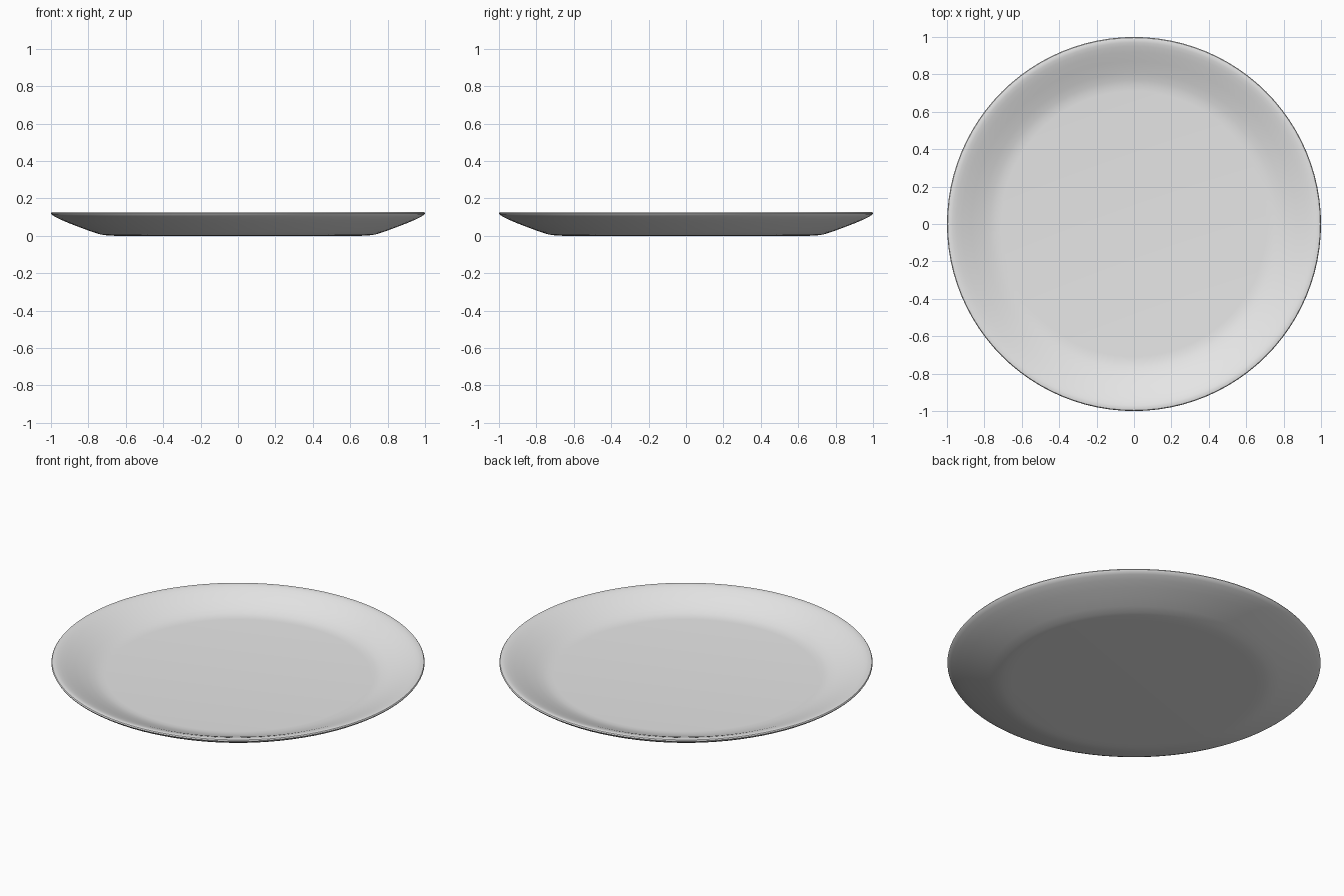
import bpy, bmesh, math

if "Cube" in bpy.data.objects:
    bpy.data.objects.remove(bpy.data.objects["Cube"], do_unlink=True)

SEGMENTS = 96

# Plain glaze for the whole plate
glaze = bpy.data.materials.new("light grey glaze")
glaze.use_nodes = True
colour = (0.8, 0.8, 0.8, 1)
glaze.diffuse_color = colour
glaze.node_tree.nodes["Principled BSDF"].inputs["Base Color"].default_value = colour

# Radius and height: underside, sloping wall, rounded rim, then inner floor
profile = [
    (0, 0), (0.66, 0), (0.70, 0.002), (0.735, 0.007), (0.78, 0.021),
    (0.84, 0.043), (0.90, 0.066), (0.95, 0.087), (0.98, 0.102),
    (0.995, 0.112), (1.0, 0.12), (0.996, 0.126), (0.985, 0.128),
    (0.97, 0.126), (0.95, 0.12), (0.92, 0.109), (0.87, 0.088),
    (0.81, 0.064), (0.77, 0.051), (0.74, 0.045), (0.71, 0.043), (0, 0.043),
]

# Revolve the profile into a closed plate
bm = bmesh.new()
verts = [bm.verts.new((r, 0, z)) for r, z in profile]
edges = [bm.edges.new(pair) for pair in zip(verts, verts[1:])]
bmesh.ops.spin(bm, geom=verts + edges, cent=(0, 0, 0), axis=(0, 0, 1),
               angle=math.tau, steps=SEGMENTS, use_duplicate=False)
bmesh.ops.remove_doubles(bm, verts=bm.verts, dist=0.0005)
bmesh.ops.recalc_face_normals(bm, faces=bm.faces)

mesh = bpy.data.meshes.new("plate")
bm.to_mesh(mesh)
bm.free()
mesh.materials.append(glaze)
plate = bpy.data.objects.new("plate", mesh)
bpy.context.collection.objects.link(plate)

# Smooth shading all round
bpy.context.view_layer.objects.active = plate
plate.select_set(True)
bpy.ops.object.shade_smooth_by_angle(angle=math.radians(40))
